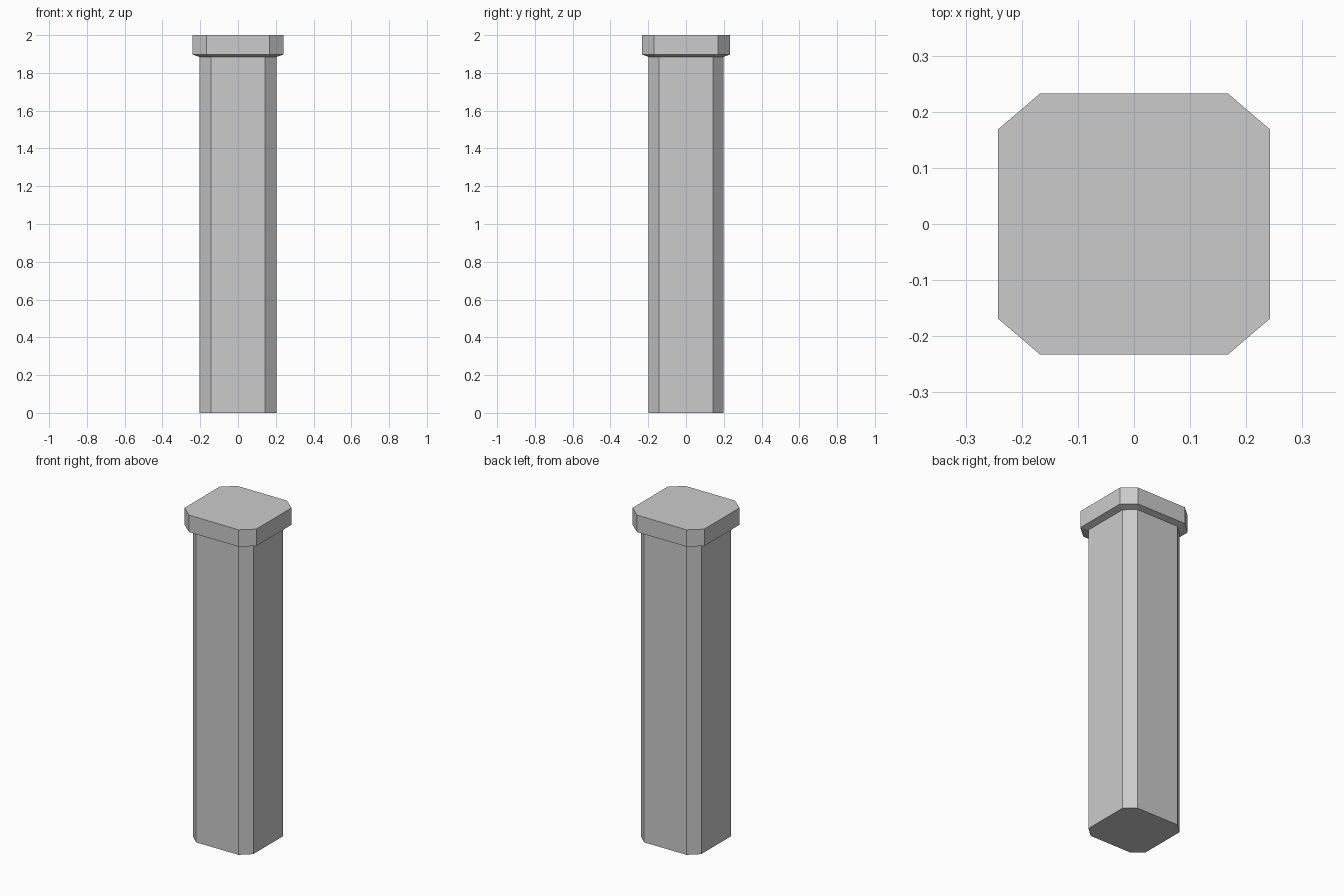
import bpy, bmesh

if "Cube" in bpy.data.objects:
    bpy.data.objects.remove(bpy.data.objects["Cube"])

SHAFT = (0.204, 0.199, 0.143, 0.144)   # half width x, half depth y, flat half x, flat half y
CAP = (0.242, 0.233, 0.167, 0.169)


def octagon(bm, dims, z):
    a, b, c, d = dims
    pts = [(a, -d), (a, d), (c, b), (-c, b), (-a, d), (-a, -d), (-c, -b), (c, -b)]
    return [bm.verts.new((x, y, z)) for x, y in pts]


# Pillar: shaft, sloped underside of the cap, cap block
bm = bmesh.new()
rings = [octagon(bm, s, z) for s, z in
         ((SHAFT, 0), (SHAFT, 1.885), (CAP, 1.897), (CAP, 2.0))]
for low, high in zip(rings, rings[1:]):
    for i in range(8):
        j = (i + 1) % 8
        bm.faces.new((low[i], low[j], high[j], high[i]))
bm.faces.new(rings[0][::-1])
bm.faces.new(rings[-1])
bmesh.ops.recalc_face_normals(bm, faces=bm.faces)

mesh = bpy.data.meshes.new("capped_post")
bm.to_mesh(mesh)
bm.free()
bpy.context.collection.objects.link(bpy.data.objects.new("capped_post", mesh))
